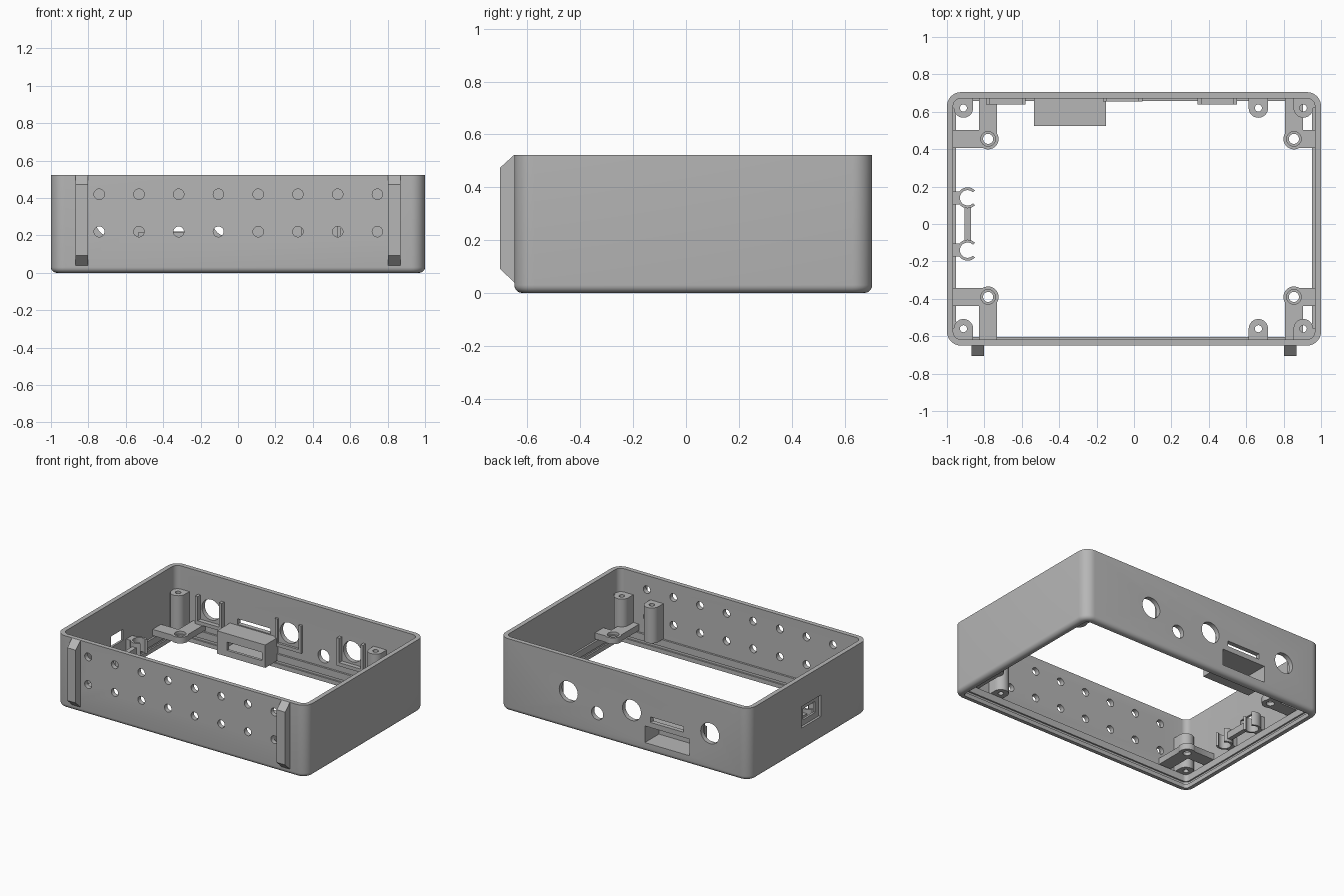
import bpy, bmesh, math
from mathutils import Matrix, Vector

if "Cube" in bpy.data.objects:
    bpy.data.objects.remove(bpy.data.objects["Cube"], do_unlink=True)

grey = bpy.data.materials.new("plastic_grey")
grey.use_nodes = True
COLOUR = (0.47, 0.47, 0.47, 1)
grey.diffuse_color = COLOUR
grey.node_tree.nodes["Principled BSDF"].inputs["Base Color"].default_value = COLOUR

BACK, FRONT, TOP = 0.705, -0.65, 0.523


# ---------- helpers ----------
def add_box(bm, x0, x1, y0, y1, z0, z1):
    size = Matrix.Diagonal((x1 - x0, y1 - y0, z1 - z0, 1))
    centre = Matrix.Translation(((x0 + x1) / 2, (y0 + y1) / 2, (z0 + z1) / 2))
    bmesh.ops.create_cube(bm, size=1, matrix=centre @ size)


def add_cyl(bm, r, loc, depth, axis="Z", sides=32):
    turn = Matrix.Rotation(math.pi / 2, 4, "X") if axis == "Y" else Matrix()
    bmesh.ops.create_cone(bm, cap_ends=True, segments=sides, radius1=r, radius2=r,
                          depth=depth, matrix=Matrix.Translation(loc) @ turn)


def add_prism(bm, points, shift):
    """Extrude a closed outline of 3D points along a vector."""
    low = [bm.verts.new(p) for p in points]
    high = [bm.verts.new(Vector(p) + Vector(shift)) for p in points]
    bm.faces.new(low)
    bm.faces.new(high[::-1])
    n = len(low)
    for i in range(n):
        j = (i + 1) % n
        bm.faces.new((low[i], high[i], high[j], low[j]))


def arc(cx, cy, r, a0, a1, steps):
    angles = [math.radians(a0 + (a1 - a0) * i / steps) for i in range(steps + 1)]
    return [(cx + r * math.cos(a), cy + r * math.sin(a)) for a in angles]


def make(name, bm):
    bmesh.ops.recalc_face_normals(bm, faces=bm.faces)
    mesh = bpy.data.meshes.new(name)
    bm.to_mesh(mesh)
    bm.free()
    mesh.materials.append(grey)
    ob = bpy.data.objects.new(name, mesh)
    bpy.context.collection.objects.link(ob)
    return ob


def select(ob):
    bpy.ops.object.select_all(action="DESELECT")
    ob.select_set(True)
    bpy.context.view_layer.objects.active = ob


def cut(ob, bm):
    cutter = make("cutter", bm)
    cutter.hide_render = True
    mod = ob.modifiers.new("cut", "BOOLEAN")
    mod.operation, mod.solver, mod.object = "DIFFERENCE", "EXACT", cutter
    select(ob)
    bpy.ops.object.modifier_apply(modifier=mod.name)
    bpy.data.objects.remove(cutter, do_unlink=True)


def smooth(ob):
    select(ob)
    bpy.ops.object.shade_smooth_by_angle(angle=math.radians(35))


# ---------- wall shell: rounded rectangles joined along a wall section ----------
def ring(bm, inset, z):
    r = max(0.075 - inset, 0.02)
    x, y0, y1 = 1 - inset - r, FRONT + inset + r, BACK - inset - r
    pts = []
    for k, (cx, cy) in enumerate([(x, y1), (-x, y1), (-x, y0), (x, y0)]):
        pts += arc(cx, cy, r, k * 90, k * 90 + 90, 8)
    return [bm.verts.new((px, py, z)) for px, py in pts]


EDGE = 0.03
section = [(EDGE - EDGE * math.sin(a), EDGE - EDGE * math.cos(a))
           for a in [math.pi / 2 * i / 5 for i in range(6)]]
section += [(0, TOP), (0.033, TOP), (0.033, 0.1), (0.047, 0.1), (0.047, 0.05),
            (0.036, 0.05), (0.036, 0.03), (0.047, 0.03), (0.047, 0)]
bm = bmesh.new()
rings = [ring(bm, i, z) for i, z in section]
for a, b in zip(rings, rings[1:] + rings[:1]):
    for i in range(len(a)):
        j = (i + 1) % len(a)
        bm.faces.new((a[i], a[j], b[j], b[i]))
shell = make("wall_shell", bm)

# ventilation holes, rear sockets, slot and side window pocket
bm = bmesh.new()
for i in range(8):
    for z in (0.22, 0.42):
        add_cyl(bm, 0.028, (-0.742 + 0.2125 * i, FRONT, z), 0.14, "Y", 24)
SOCKETS = [(-0.685, 0.64), (-0.06, 0.655), (0.445, 0.64)]
for x, _ in SOCKETS:
    add_cyl(bm, 0.074, (x, BACK, 0.27), 0.2, "Y", 40)
add_cyl(bm, 0.047, (0.215, BACK, 0.175), 0.2, "Y")
add_box(bm, -0.475, -0.21, 0.6, 0.8, 0.222, 0.262)
add_box(bm, -1.1, -0.983, -0.11, 0.11, 0.165, 0.32)
cut(shell, bm)
bm = bmesh.new()
add_box(bm, -1.1, -0.9, -0.07, 0.07, 0.205, 0.285)
add_box(bm, -0.52, -0.165, 0.6, 0.8, 0.065, 0.185)
cut(shell, bm)
smooth(shell)

# ---------- rear connector housing ----------
bm = bmesh.new()
add_box(bm, -0.535, -0.15, 0.525, 0.69, 0.05, 0.215)
housing = make("connector_housing", bm)
bm = bmesh.new()
add_box(bm, -0.52, -0.165, 0.545, 0.8, 0.065, 0.185)
cut(housing, bm)
bm = bmesh.new()
add_box(bm, -0.455, -0.175, 0.5, 0.58, 0.095, 0.155)
cut(housing, bm)

# ---------- front ribs with chamfered ends ----------
for side, x in (("right", -0.87), ("left", 0.803)):
    bm = bmesh.new()
    y_out, y_in = -BACK, FRONT + 0.01
    outline = [(y_in, 0.04), (FRONT, 0.04), (y_out, 0.092), (y_out, 0.473),
               (FRONT, TOP), (y_in, TOP)]
    add_prism(bm, [(x, y, z) for y, z in outline], (0.067, 0, 0))
    make("front_rib_" + side, bm)

# ---------- guide frames round the sockets ----------
for n, (x, y) in enumerate(SOCKETS):
    bm = bmesh.new()
    for s in (-0.095, 0.095):
        add_box(bm, x + s - 0.01, x + s + 0.01, y, 0.68, 0.18, 0.355)
    add_box(bm, x - 0.105, x + 0.105, y, 0.68, 0.155, 0.18)
    make("socket_guide_%d" % (n + 1), bm)

# ---------- screw posts and L brackets ----------
for wall, sy, post_y, brk_y, wall_y in (("back", 1, 0.62, 0.455, 0.68),
                                        ("front", -1, -0.56, -0.39, -0.625)):
    for n, x in enumerate((-0.912, 0.665, 0.905)):
        # half-round outline running straight back into the wall
        depth = abs(wall_y - post_y)
        pts = arc(0, 0, 0.052, 180, 360, 16) + [(0.052, depth), (-0.052, depth)]
        bm = bmesh.new()
        add_prism(bm, [(x + u, post_y + sy * v, 0.1) for u, v in pts], (0, 0, 0.255))
        if abs(x) > 0.8:
            sx = math.copysign(1, x)
        post = make("%s_post_%d" % (wall, n + 1), bm)
        bm = bmesh.new()
        add_cyl(bm, 0.019, (x, post_y, 0.2), 0.5, sides=20)
        cut(post, bm)
        smooth(post)
        if abs(x) > 0.8:
            # web tying the corner post to the side wall
            bm = bmesh.new()
            y0, y1 = sorted((post_y, wall_y))
            x0, x1 = sorted((x + sx * 0.03, sx * 0.97))
            add_box(bm, x0, x1, y0, y1, 0.1, 0.353)
            make("%s_post_web_%d" % (wall, n + 1), bm)

    for side, sx, x in (("right", -1, -0.78), ("left", 1, 0.855)):
        w, h, a = 0.97 - abs(x), abs(wall_y - brk_y), 0.048
        pts = [(w, -a)] + arc(0, 0, 0.056, -59, -211, 20)
        pts += [(-a, h), (a, h), (a, a), (w, a)]
        bm = bmesh.new()
        add_prism(bm, [(x + sx * u, brk_y + sy * v, 0.11) for u, v in pts], (0, 0, 0.045))
        bracket = make("%s_bracket_%s" % (wall, side), bm)
        bm = bmesh.new()
        add_cyl(bm, 0.027, (x, brk_y, 0.13), 0.2)
        cut(bracket, bm)
        bm = bmesh.new()
        add_cyl(bm, 0.039, (x, brk_y, 0.18), 0.09)
        cut(bracket, bm)
        smooth(bracket)

# ---------- side clips: open rings joined by a bar ----------
for side, y in (("back", 0.14), ("front", -0.14)):
    pts = arc(-0.89, y, 0.056, 45, 315, 24) + arc(-0.89, y, 0.041, 315, 45, 24)
    bm = bmesh.new()
    add_prism(bm, [(u, v, 0.1) for u, v in pts], (0, 0, 0.1))
    add_box(bm, -0.97, -0.935, y - 0.035, y + 0.035, 0.1, 0.2)
    smooth(make("clip_ring_" + side, bm))
bm = bmesh.new()
add_box(bm, -0.905, -0.872, -0.092, 0.092, 0.12, 0.17)
make("clip_bar", bm)
